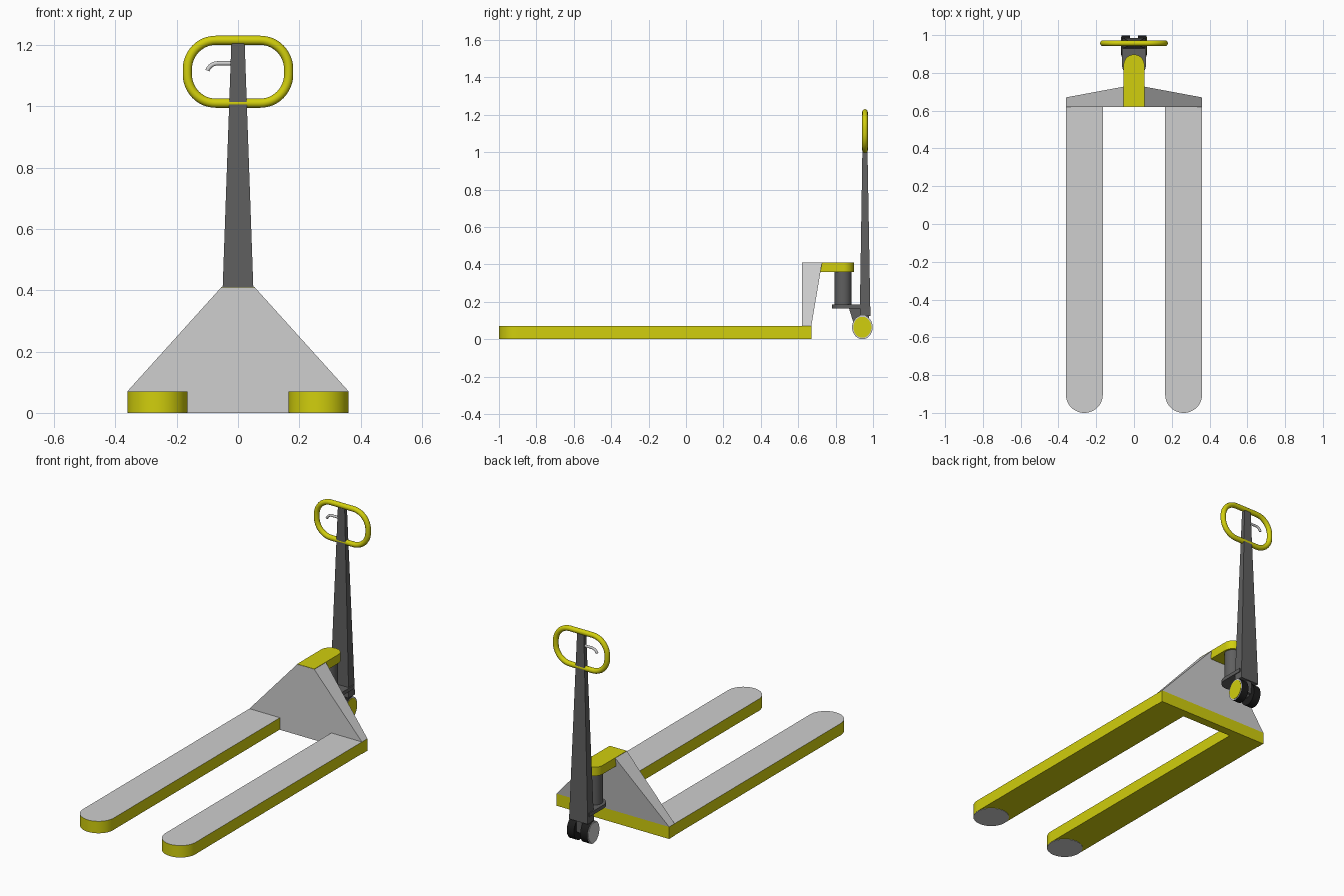
import bpy, bmesh, math
from mathutils import Matrix, Vector

cube = bpy.data.objects.get("Cube")
if cube:
    bpy.data.objects.remove(cube, do_unlink=True)


def material(name, r, g, b):
    m = bpy.data.materials.new(name)
    m.use_nodes = True
    m.diffuse_color = (r, g, b, 1)
    m.node_tree.nodes["Principled BSDF"].inputs["Base Color"].default_value = (r, g, b, 1)
    return m


YELLOW = material("yellow paint", 0.64, 0.62, 0.004)
GREY = material("light grey metal", 0.62, 0.62, 0.62)
DARK = material("dark grey metal", 0.115, 0.115, 0.115)
BLACK = material("black rubber", 0.012, 0.012, 0.012)


def finish(name, bm, mats, rule=None, smooth=True):
    """Turn a bmesh into an object; rule picks a material index per face."""
    bmesh.ops.recalc_face_normals(bm, faces=bm.faces)
    bm.normal_update()
    if rule:
        for f in bm.faces:
            f.material_index = rule(f)
    mesh = bpy.data.meshes.new(name)
    bm.to_mesh(mesh)
    bm.free()
    for m in mats:
        mesh.materials.append(m)
    ob = bpy.data.objects.new(name, mesh)
    bpy.context.collection.objects.link(ob)
    if smooth:
        bpy.ops.object.select_all(action='DESELECT')
        ob.select_set(True)
        bpy.context.view_layer.objects.active = ob
        bpy.ops.object.shade_smooth_by_angle(angle=math.radians(35))
    return ob


def prism(name, outline, z0, z1, mats, rule=None):
    """Extrude an xy outline from z0 to z1."""
    bm = bmesh.new()
    face = bm.faces.new([bm.verts.new((x, y, z0)) for x, y in outline])
    geo = bmesh.ops.extrude_face_region(bm, geom=[face])["geom"]
    bmesh.ops.translate(bm, vec=(0, 0, z1 - z0),
                        verts=[v for v in geo if isinstance(v, bmesh.types.BMVert)])
    return finish(name, bm, mats, rule)


def loft(name, lower, upper, mats, rule=None):
    """Box between two rectangles given as (half width, y0, y1, z)."""
    bm = bmesh.new()
    rings = [[bm.verts.new((x, y, z)) for x, y in ((-w, a), (w, a), (w, b), (-w, b))]
             for w, a, b, z in (lower, upper)]
    for ring in rings:
        bm.faces.new(ring)
    for i in range(4):
        j = (i + 1) % 4
        bm.faces.new((rings[0][i], rings[0][j], rings[1][j], rings[1][i]))
    return finish(name, bm, mats, rule, smooth=False)


def round_end(cx, cy, r, y_end, n=24):
    """Outline with a half-circle at cy and a square end at y_end."""
    s = 1 if cy > y_end else -1
    arc = [(cx + r * math.cos(math.pi * i / n), cy + s * r * math.sin(math.pi * i / n))
           for i in range(n + 1)]
    return arc + [(cx - r, y_end), (cx + r, y_end)]


def cylinder(name, centre, r, depth, mats, axis='Z', scale_y=1, rule=None):
    bm = bmesh.new()
    turn = Matrix.Rotation(math.pi / 2, 4, 'Y') if axis == 'X' else Matrix()
    bmesh.ops.create_cone(bm, cap_ends=True, segments=40, radius1=r, radius2=r, depth=depth,
                          matrix=Matrix.Translation(centre) @ Matrix.Diagonal((1, scale_y, 1, 1)) @ turn)
    return finish(name, bm, mats, rule)


def tube(name, points, r, mat, cyclic=False):
    cu = bpy.data.curves.new(name, 'CURVE')
    cu.dimensions = '3D'
    cu.bevel_depth, cu.bevel_resolution, cu.use_fill_caps = r, 4, True
    sp = cu.splines.new('POLY')
    sp.points.add(len(points) - 1)
    for p, co in zip(sp.points, points):
        p.co = (*co, 1)
    sp.use_cyclic_u = cyclic
    sp.use_smooth = True
    cu.materials.append(mat)
    ob = bpy.data.objects.new(name, cu)
    bpy.context.collection.objects.link(ob)


def grey_top(f):
    return 1 if f.normal.z > 0.9 else 0


# Forks with a round pad under each tip
for side, s in (("right", -1), ("left", 1)):
    prism(side + "_fork", round_end(s * 0.263, -0.902, 0.098, 0.62), 0.002, 0.07,
          [YELLOW, GREY], grey_top)
    cylinder(side + "_tip_pad", (s * 0.263, -0.902, 0.002), 0.097, 0.004, [GREY])

# Rear crossbar and sloped back plate
loft("crossbar", (0.361, 0.62, 0.67, 0), (0.361, 0.62, 0.67, 0.07), [YELLOW, GREY],
     lambda f: 1 if f.normal.y < -0.9 else 0)
loft("back_plate", (0.361, 0.62, 0.67, 0.07), (0.055, 0.62, 0.727, 0.409), [GREY])

# Pump: yellow head, cylinder and foot
prism("pump_head", round_end(0, 0.842, 0.055, 0.621), 0.36, 0.411, [YELLOW])
cylinder("pump_cylinder", (0, 0.84, 0.27), 0.045, 0.19, [DARK])
prism("pump_foot", round_end(0, 0.845, 0.064, 0.975), 0.165, 0.186, [DARK])
loft("axle_bracket", (0.018, 0.905, 0.975, 0.055), (0.018, 0.87, 0.98, 0.17), [DARK])

# Steering column with a chamfered top
loft("steering_column", (0.06, 0.929, 0.986, 0.125), (0.022, 0.946, 0.967, 1.2), [DARK])
loft("column_cap", (0.022, 0.946, 0.967, 1.2), (0.01, 0.948, 0.965, 1.215), [DARK])

# Steering wheels with hub plates
for side, s, hub in (("right", -1, GREY), ("left", 1, YELLOW)):
    cylinder(side + "_wheel", (s * 0.043, 0.943, 0.064), 0.064, 0.046, [BLACK, GREY],
             'X', 0.86, lambda f: 1 if f.normal.x * s > 0.9 else 0)
    cylinder(side + "_hub", (s * 0.066, 0.943, 0.064), 0.056, 0.004, [hub], 'X', 0.86)
cylinder("axle", (0, 0.943, 0.064), 0.02, 0.06, [DARK], 'X')

# Handle loop: rounded rectangle path
loop = []
for q, (sx, sz) in enumerate(((1, 1), (-1, 1), (-1, -1), (1, -1))):
    for i in range(13):
        a = math.pi / 2 * (q + i / 12)
        loop.append((sx * 0.072 + 0.093 * math.cos(a), 0.957,
                     1.1125 + sz * 0.0095 + 0.093 * math.sin(a)))
tube("handle_loop", loop, 0.015, YELLOW, cyclic=True)

# Release lever: straight, then bent down
lever = [(-0.01, 0.957, 1.14)]
for i in range(9):
    a = math.pi / 2 + math.radians(70) * i / 8
    lever.append((-0.066 + 0.036 * math.cos(a), 0.957, 1.104 + 0.036 * math.sin(a)))
tube("release_lever", lever, 0.007, GREY)
